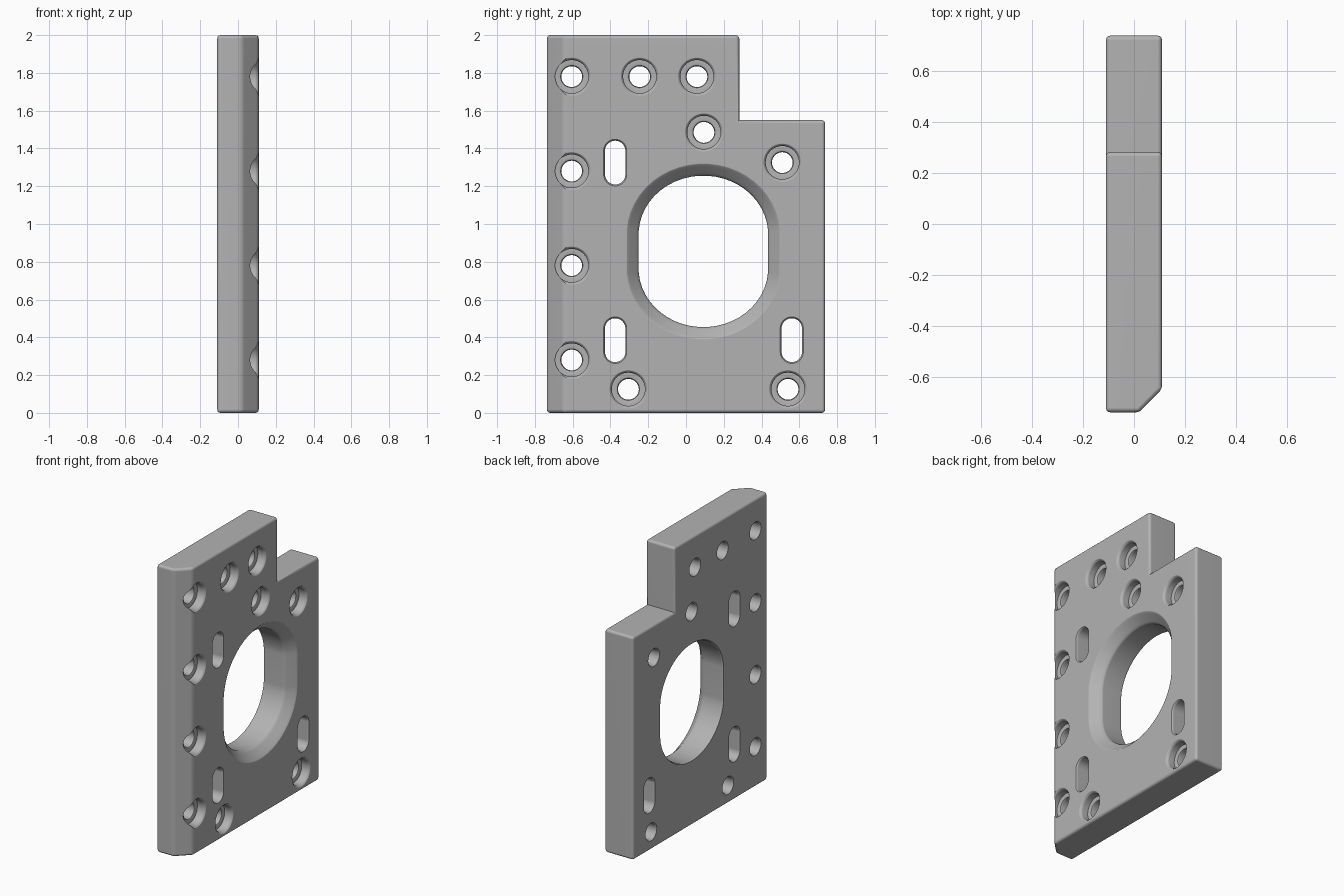
import bpy, bmesh, math

cube = bpy.data.objects.get("Cube")
if cube:
    bpy.data.objects.remove(cube, do_unlink=True)

HALF = 0.11          # half the plate thickness
SEGMENTS = 48

grey = bpy.data.materials.new("machined_grey")
grey.use_nodes = True
colour = (0.45, 0.45, 0.45, 1)
grey.diffuse_color = colour
grey.node_tree.nodes["Principled BSDF"].inputs["Base Color"].default_value = colour


def make_object(name, bm):
    bmesh.ops.recalc_face_normals(bm, faces=bm.faces)
    mesh = bpy.data.meshes.new(name)
    bm.to_mesh(mesh)
    bm.free()
    mesh.materials.append(grey)
    obj = bpy.data.objects.new(name, mesh)
    bpy.context.collection.objects.link(obj)
    return obj


def add_cutter(bm, y, z, ry, rz, straight, rings):
    """Loft an oblong along x; rings are (x, outward offset) pairs."""
    loops = []
    for x, grow in rings:
        loop = []
        for i in range(SEGMENTS):
            a = 2 * math.pi * (i + 0.5) / SEGMENTS
            shift = math.copysign(straight, math.sin(a))
            loop.append(bm.verts.new((x, y + (ry + grow) * math.cos(a),
                                      z + (rz + grow) * math.sin(a) + shift)))
        loops.append(loop)
    for a, b in zip(loops, loops[1:]):
        for i in range(SEGMENTS):
            j = (i + 1) % SEGMENTS
            bm.faces.new((a[i], a[j], b[j], b[i]))
    bm.faces.new(loops[0])
    bm.faces.new(loops[-1])


# Plate: stepped outline pushed through its thickness
bm = bmesh.new()
outline = [(-0.737, 0), (0.737, 0), (0.737, 1.55), (0.282, 1.55), (0.282, 2), (-0.737, 2)]
face = bm.faces.new([bm.verts.new((-HALF, y, z)) for y, z in outline])
pushed = bmesh.ops.extrude_face_region(bm, geom=[face])["geom"]
bmesh.ops.translate(bm, vec=(2 * HALF, 0, 0),
                    verts=[v for v in pushed if isinstance(v, bmesh.types.BMVert)])
bmesh.ops.recalc_face_normals(bm, faces=bm.faces)

# Wide chamfer along the front edge, then small rounds on outward edges
front = [e for e in bm.edges if all(v.co.x > 0 and v.co.y < -0.7 for v in e.verts)]
bmesh.ops.bevel(bm, geom=front, offset=0.09, segments=1, affect='EDGES')
bm.normal_update()
outer = [e for e in bm.edges if e.is_convex]
bmesh.ops.bevel(bm, geom=outer, offset=0.018, segments=3, profile=0.5, affect='EDGES')
plate = make_object("mounting_plate", bm)

# Openings
cut = bmesh.new()
back_rim = [(-0.098, 0), (-0.106, 0.003), (-0.115, 0.012)]

# Large central opening with a broad chamfer
add_cutter(cut, 0.092, 0.855, 0.343, 0.311, 0.09,
           [(0.118, 0.085), (0.108, 0.061), (0.098, 0.05), (0.062, 0.014),
            (0.052, 0.005), (0.04, 0)] + back_rim)

# Slots
for y, z in [(-0.375, 1.325), (-0.375, 0.385), (0.56, 0.385)]:
    add_cutter(cut, y, z, 0.054, 0.054, 0.062,
               [(0.116, 0.014), (0.107, 0.004), (0.098, 0)] + back_rim)

# Counterbored screw holes
screw_holes = [(-0.605, 0.28 + 0.5 * i) for i in range(4)]
screw_holes += [(-0.245, 1.78), (0.058, 1.78), (0.095, 1.485),
                (0.51, 1.325), (-0.305, 0.125), (0.54, 0.125)]
for y, z in screw_holes:
    add_cutter(cut, y, z, 0.055, 0.055, 0,
               [(0.118, 0.058), (0.107, 0.043), (0.1, 0.036), (0.091, 0.033),
                (0.05, 0.033), (0.05, 0.013), (0.046, 0.004), (0.037, 0)] + back_rim)

cutter = make_object("opening_cutters", cut)
cutter.hide_render = True

bpy.ops.object.select_all(action='DESELECT')
plate.select_set(True)
bpy.context.view_layer.objects.active = plate
mod = plate.modifiers.new("openings", 'BOOLEAN')
mod.operation = 'DIFFERENCE'
mod.solver = 'EXACT'
mod.object = cutter
bpy.ops.object.modifier_apply(modifier=mod.name)
bpy.data.objects.remove(cutter, do_unlink=True)

# Soft rounds, flat broad faces
bpy.ops.object.shade_smooth_by_angle(angle=math.radians(38))
weighted = plate.modifiers.new("flat_face_normals", 'WEIGHTED_NORMAL')
weighted.keep_sharp = True
